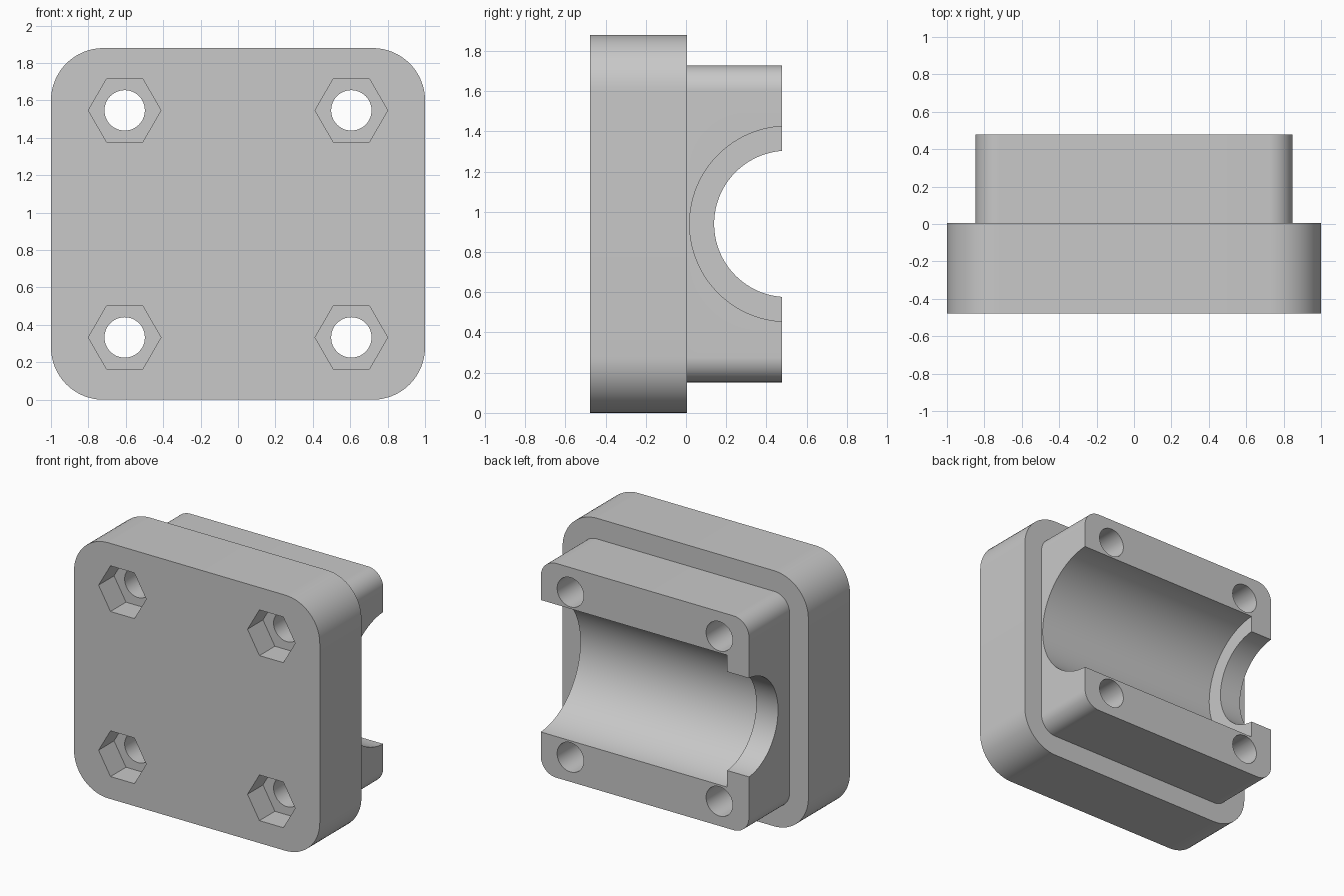
import bpy, bmesh
from math import sin, cos, pi
from mathutils import Vector

if "Cube" in bpy.data.objects:
    bpy.data.objects.remove(bpy.data.objects["Cube"])

MID_Z = 0.94      # height of the middle of the part
BACK = 0.478      # half the depth
STEP = 0.006      # where the plate meets the block

grey = bpy.data.materials.new("light_grey")
grey.use_nodes = True
COLOUR = (0.58, 0.58, 0.58, 1)
grey.diffuse_color = COLOUR
grey.node_tree.nodes["Principled BSDF"].inputs["Base Color"].default_value = COLOUR


def circle(cu, cv, r, sides):
    return [(cu + r * cos(2 * pi * i / sides), cv + r * sin(2 * pi * i / sides))
            for i in range(sides)]


def rounded_rect(half_w, half_h, r, steps=16):
    pts = []
    for k, (sx, sz) in enumerate([(1, 1), (-1, 1), (-1, -1), (1, -1)]):
        for i in range(steps + 1):
            a = (k + i / steps) * pi / 2
            pts.append((sx * (half_w - r) + r * cos(a),
                        MID_Z + sz * (half_h - r) + r * sin(a)))
    return pts


def prism(name, pts, start, end, axis="Y"):
    """Extrude an outline of (across, height) points along Y or X."""
    bm = bmesh.new()
    place = (lambda u, v: (u, start, v)) if axis == "Y" else (lambda u, v: (start, u, v))
    face = bm.faces.new([bm.verts.new(place(u, v)) for u, v in pts])
    moved = bmesh.ops.extrude_face_region(bm, geom=[face])["geom"]
    shift = Vector((0, end - start, 0) if axis == "Y" else (end - start, 0, 0))
    bmesh.ops.translate(bm, vec=shift, verts=[g for g in moved if isinstance(g, bmesh.types.BMVert)])
    bmesh.ops.recalc_face_normals(bm, faces=bm.faces)
    mesh = bpy.data.meshes.new(name)
    bm.to_mesh(mesh)
    bm.free()
    mesh.materials.append(grey)
    obj = bpy.data.objects.new(name, mesh)
    bpy.context.collection.objects.link(obj)
    return obj


def combine(target, tool, operation):
    mod = target.modifiers.new(operation, "BOOLEAN")
    mod.operation = operation
    mod.solver = "EXACT"
    mod.object = tool
    bpy.context.view_layer.objects.active = target
    bpy.ops.object.modifier_apply(modifier=mod.name)
    bpy.data.objects.remove(tool)


# Wide front plate joined to the narrower clamp block
body = prism("clamp_housing", rounded_rect(1, MID_Z, 0.28), -BACK, STEP)
block = prism("clamp_block", rounded_rect(0.847, 0.788, 0.125), STEP - 0.1, BACK)
combine(body, block, "UNION")

# Half-round bore, with a smaller opening through the end lip
combine(body, prism("bore_cutter", circle(0.504, MID_Z, 0.486, 128), -0.67, 1.2, "X"), "DIFFERENCE")
combine(body, prism("lip_cutter", circle(0.504, MID_Z, 0.364, 128), -1.2, 0, "X"), "DIFFERENCE")

# Bolt holes with hexagonal nut pockets at the front
for sx in (-1, 1):
    for sz in (-1, 1):
        x, z = sx * 0.606, MID_Z + sz * 0.607
        combine(body, prism("nut_cutter", circle(x, z, 0.194, 6), -1, -BACK + 0.18), "DIFFERENCE")
        combine(body, prism("bolt_cutter", circle(x, z, 0.108, 48), -1, 1), "DIFFERENCE")

# Smooth curved walls, sharp edges elsewhere
bpy.ops.object.select_all(action="DESELECT")
body.select_set(True)
bpy.context.view_layer.objects.active = body
bpy.ops.object.shade_smooth_by_angle(angle=pi / 6)
